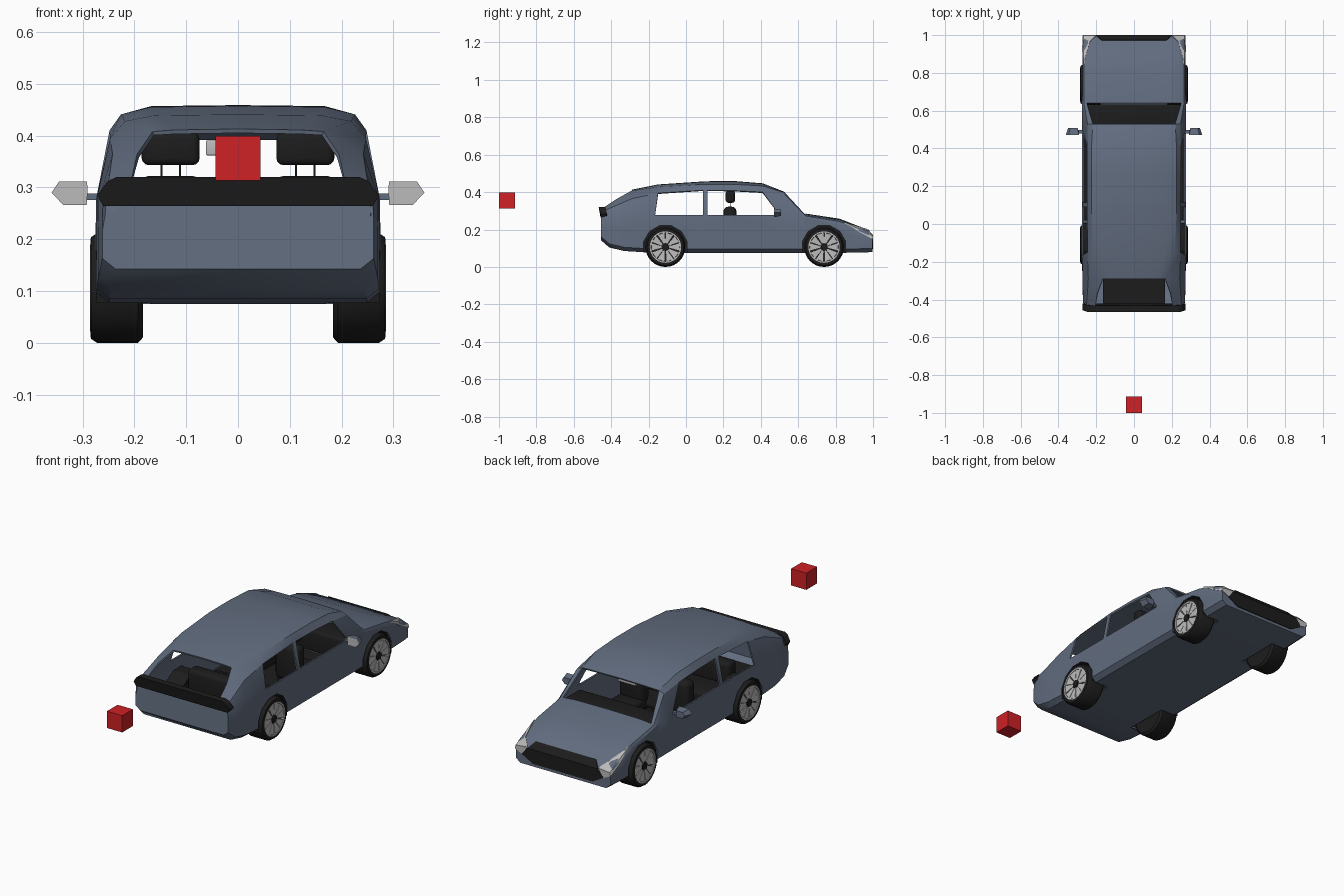
import bpy, bmesh
from math import sin, cos, pi, radians
from mathutils import Matrix, Vector

if "Cube" in bpy.data.objects:
    bpy.data.objects.remove(bpy.data.objects["Cube"])


def material(name, rgb):
    m = bpy.data.materials.new(name)
    m.diffuse_color = (*rgb, 1)
    m.use_nodes = True
    m.node_tree.nodes["Principled BSDF"].inputs["Base Color"].default_value = m.diffuse_color
    return m


PAINT = material("slate_paint", (0.12, 0.15, 0.21))
BLACK = material("black", (0.012, 0.012, 0.012))
SILVER = material("silver", (0.5, 0.5, 0.5))
RED = material("red", (0.62, 0.015, 0.018))


def finish(name, bm, mat, angle=None, normals=True):
    if normals:
        bmesh.ops.recalc_face_normals(bm, faces=bm.faces)
    me = bpy.data.meshes.new(name)
    bm.to_mesh(me)
    bm.free()
    ob = bpy.data.objects.new(name, me)
    bpy.context.collection.objects.link(ob)
    if mat:
        me.materials.append(mat)
    if angle:
        activate(ob)
        bpy.ops.object.shade_smooth_by_angle(angle=radians(angle))
    return ob


def activate(ob):
    bpy.ops.object.select_all(action='DESELECT')
    ob.select_set(True)
    bpy.context.view_layer.objects.active = ob


def box(name, lo, hi, mat, bevel=0):
    bm = bmesh.new()
    lo, hi = Vector(lo), Vector(hi)
    d = hi - lo
    bmesh.ops.create_cube(bm, size=1, matrix=Matrix.Translation((lo + hi) / 2) @ Matrix.Diagonal((*d, 1)))
    if bevel:
        bmesh.ops.bevel(bm, geom=bm.edges[:], offset=bevel, segments=3, profile=0.5, affect='EDGES')
    return finish(name, bm, mat, 40 if bevel else None)


def prism(name, pts, vec, mat, taper=1.0):
    bm = bmesh.new()
    c = sum((Vector(p) for p in pts), Vector()) / len(pts)
    a = [bm.verts.new(p) for p in pts]
    b = [bm.verts.new(c + (Vector(p) - c) * taper + Vector(vec)) for p in pts]
    bm.faces.new(a)
    bm.faces.new(b[::-1])
    for i in range(len(a)):
        j = (i + 1) % len(a)
        bm.faces.new((a[i], a[j], b[j], b[i]))
    return finish(name, bm, mat)


def lathe(name, profile, y, z, s, mat, n=32):
    bm = bmesh.new()
    rings = [[bm.verts.new((s * x, y + r * sin(2 * pi * k / n), z + r * cos(2 * pi * k / n)))
              for k in range(n)] for x, r in profile]
    for a, b in zip(rings, rings[1:]):
        for k in range(n):
            m = (k + 1) % n
            bm.faces.new((a[k], a[m], b[m], b[k]))
    bmesh.ops.remove_doubles(bm, verts=bm.verts, dist=1e-5)
    return finish(name, bm, mat, 35)


# Body stations: y low, y high, half width, bottom z, belt z, x5, z5, x6, z6, top z
STATIONS = [
    (.996, .996, .268, .080, .155, .262, .160, .250, .165, .168),
    (.97, .97, .270, .078, .180, .262, .190, .245, .197, .200),
    (.82, .82, .273, .075, .225, .265, .243, .245, .252, .258),
    (.64, .64, .275, .075, .265, .265, .272, .250, .277, .285),
    (.61, .53, .275, .075, .277, .246, .385, .218, .396, .400),
    (.50, .41, .275, .075, .277, .248, .400, .225, .433, .447),
    (.26, .26, .275, .075, .277, .248, .408, .226, .441, .459),
    (.115, .115, .275, .075, .277, .248, .410, .226, .441, .458),
    (.09, .09, .275, .075, .277, .248, .410, .226, .441, .457),
    (-.165, -.15, .275, .075, .277, .247, .395, .218, .428, .441),
    (-.33, -.29, .273, .085, .280, .242, .365, .165, .408, .413),
    (-.41, -.37, .270, .104, .275, .247, .330, .195, .364, .367),
    (-.455, -.44, .262, .143, .262, .252, .300, .205, .318, .320),
]


def ring(s):
    yl, yu, w, zb, zk, x5, z5, x6, z6, zt = s
    half = [(0, yl, zb), (w - .025, yl, zb), (w, yl, zb + .02), (w, yl, zb + (zk - zb) * .6), (w - .001, yl, zk),
            (x5, yu, z5), (x6, yu, z6), (x6 * .74, yu, zt - .002), (0, yu, zt)]
    return half + [(-x, y, z) for x, y, z in half[7:0:-1]]


# Shell with open side windows, windscreen and rear window
SIDE_COLS, GLASS_COLS = (5, 6, 8), (3, 10, 11)
bm = bmesh.new()
rings = [[bm.verts.new(p) for p in ring(s)] for s in STATIONS]
holes = []
for i in range(len(rings) - 1):
    a, b = rings[i], rings[i + 1]
    for j in range(16):
        k = (j + 1) % 16
        f = bm.faces.new((a[j], a[k], b[k], b[j]))
        row = min(j, 15 - j)
        if (row == 4 and i in SIDE_COLS) or (row in (6, 7) and i in GLASS_COLS):
            holes.append(f)
bm.faces.new(rings[0])
bm.faces.new(rings[-1][::-1])
bmesh.ops.recalc_face_normals(bm, faces=bm.faces)
bmesh.ops.delete(bm, geom=holes, context='FACES')
body = finish("body_shell", bm, PAINT, normals=False)
sol = body.modifiers.new("thickness", 'SOLIDIFY')
sol.thickness, sol.offset = .008, -1

# Wheel arches
AXLES = (-.11, .738)
bm = bmesh.new()
for y in AXLES:
    for s in (-1, 1):
        bmesh.ops.create_cone(bm, cap_ends=True, segments=12, radius1=.12, radius2=.12, depth=.17,
                              matrix=Matrix.Translation((s * .255, y, .105)) @ Matrix.Rotation(pi / 2, 4, 'Y')
                              @ Matrix.Rotation(pi / 12, 4, 'Z'))
cutter = finish("arch_cutter", bm, None)
cutter.hide_render = True
cut = body.modifiers.new("arches", 'BOOLEAN')
cut.operation, cut.solver, cut.object, cut.use_self = 'DIFFERENCE', 'EXACT', cutter, True
activate(body)
for m in ("thickness", "arches"):
    bpy.ops.object.modifier_apply(modifier=m)
bpy.data.objects.remove(cutter)
bpy.ops.object.shade_smooth_by_angle(angle=radians(32))

# Wheels and arch liners
for y in AXLES:
    for s in (-1, 1):
        bm = bmesh.new()
        bmesh.ops.create_cone(bm, cap_ends=True, segments=12, radius1=.12, radius2=.12, depth=.102,
                              matrix=Matrix.Translation((s * .222, y, .105)) @ Matrix.Rotation(pi / 2, 4, 'Y')
                              @ Matrix.Rotation(pi / 12, 4, 'Z'))
        outer = [f for f in bm.faces if abs(f.calc_center_median().x) > .265]
        bmesh.ops.delete(bm, geom=outer, context='FACES')
        bmesh.ops.bisect_plane(bm, geom=bm.verts[:] + bm.edges[:] + bm.faces[:], plane_co=(0, 0, .077),
                               plane_no=(0, 0, -1), clear_outer=True)
        finish("arch_liner", bm, BLACK)
        zc = .106
        lathe("tyre", [(.183, 0), (.183, .095), (.193, .106), (.272, .106), (.284, .098), (.285, .084),
                       (.270, .081), (.270, 0)], y, zc, s, BLACK)
        lathe("rim_ring", [(.271, .084), (.286, .084), (.286, .077), (.271, .076)], y, zc, s, SILVER)
        lathe("hub", [(.271, .022), (.285, .022), (.286, 0)], y, zc, s, BLACK, 5)
        for k in range(10):
            a0 = 2 * pi * k / 10 + (.05 if k % 2 else .02)
            a1 = 2 * pi * (k + 1) / 10 - (.02 if k % 2 else .05)
            pts = [(s * x, y + r * sin(a), zc + r * cos(a))
                   for x, r, a in ((.280, .02, a0), (.284, .078, a0), (.284, .078, a1), (.280, .02, a1))]
            prism("spoke", pts, (-s * .008, 0, 0), SILVER)

# Rear black spoiler band
half = [(.260, -.457, .264), (.272, -.457, .284), (.252, -.464, .312), (.235, -.467, .320)]
prism("rear_band", half + [(-x, y, z) for x, y, z in half[::-1]], (0, .035, 0), BLACK)

# Grille and headlights
half = [(.17, 1.0, .095), (.232, 1.0, .13), (.2, 1.0, .168)]
prism("grille", half + [(-x, y, z) for x, y, z in half[::-1]], (0, -.008, 0), BLACK)
prism("grille_top", [(-.2, 1.0, .168), (.2, 1.0, .168), (.17, .974, .201), (-.17, .974, .201)],
      (0, -.005, -.004), BLACK)
for s in (-1, 1):
    for facet, vec in (
            ([(.267, .85, .239), (.267, .999, .166), (.20, .999, .173), (.235, .965, .204)], (0, -.003, -.006)),
            ([(.267, .85, .239), (.267, .999, .166), (.272, .999, .148), (.275, .92, .19)], (-.006, 0, 0)),
            ([(.27, 1, .148), (.265, 1, .167), (.2, 1, .171), (.232, 1, .13)], (0, -.006, 0))):
        prism("headlight", [(s * x, y, z) for x, y, z in facet], (s * vec[0], vec[1], vec[2]), SILVER)

# Door mirrors
for s in (-1, 1):
    out = [(s * x, .47, z) for x, z in ((.290, .298), (.292, .312), (.345, .312), (.360, .290),
                                        (.337, .266), (.292, .266))]
    prism("mirror_glass", out, (0, .004, 0), SILVER)
    prism("mirror_housing", [(x, .474, z) for x, _, z in out], (0, .034, 0), PAINT, .72)
    box("mirror_arm", (min(s * .265, s * .30), .48, .276), (max(s * .265, s * .30), .497, .288), PAINT)

# Interior
box("cabin_floor", (-.262, .02, .09), (.262, .61, .10), BLACK)
box("rear_floor", (-.165, -.42, .115), (.165, .03, .125), BLACK)
box("dashboard", (-.255, .5, .16), (.255, .632, .268), BLACK, .012)
box("rear_bench", (-.165, -.1, .12), (.165, .06, .18), BLACK, .015)
box("rear_backrest", (-.165, -.18, .12), (.165, -.11, .27), BLACK, .02)
for s in (-1, 1):
    c = s * .13
    box("seat_base", (c - .07, .22, .1), (c + .07, .42, .17), BLACK, .02)
    box("seat_back", (c - .068, .2, .14), (c + .068, .27, .322), BLACK, .025)
    box("headrest", (c - .056, .212, .343), (c + .056, .262, .407), BLACK, .014)
    for d in (-.018, .018):
        box("headrest_post", (c + d - .002, .235, .31), (c + d + .002, .239, .35), BLACK)
box("inner_mirror", (-.062, .485, .362), (.04, .497, .391), SILVER, .003)
bpy.ops.mesh.primitive_torus_add(location=(-.13, .46, .22), rotation=(radians(70), 0, 0), major_radius=.05,
                                 minor_radius=.006, major_segments=24, minor_segments=8)
bpy.context.object.name = "steering_wheel"
bpy.context.object.data.materials.append(BLACK)

# Separate red cube
box("red_cube", (-.043, -1, .313), (.043, -.914, .399), RED)
